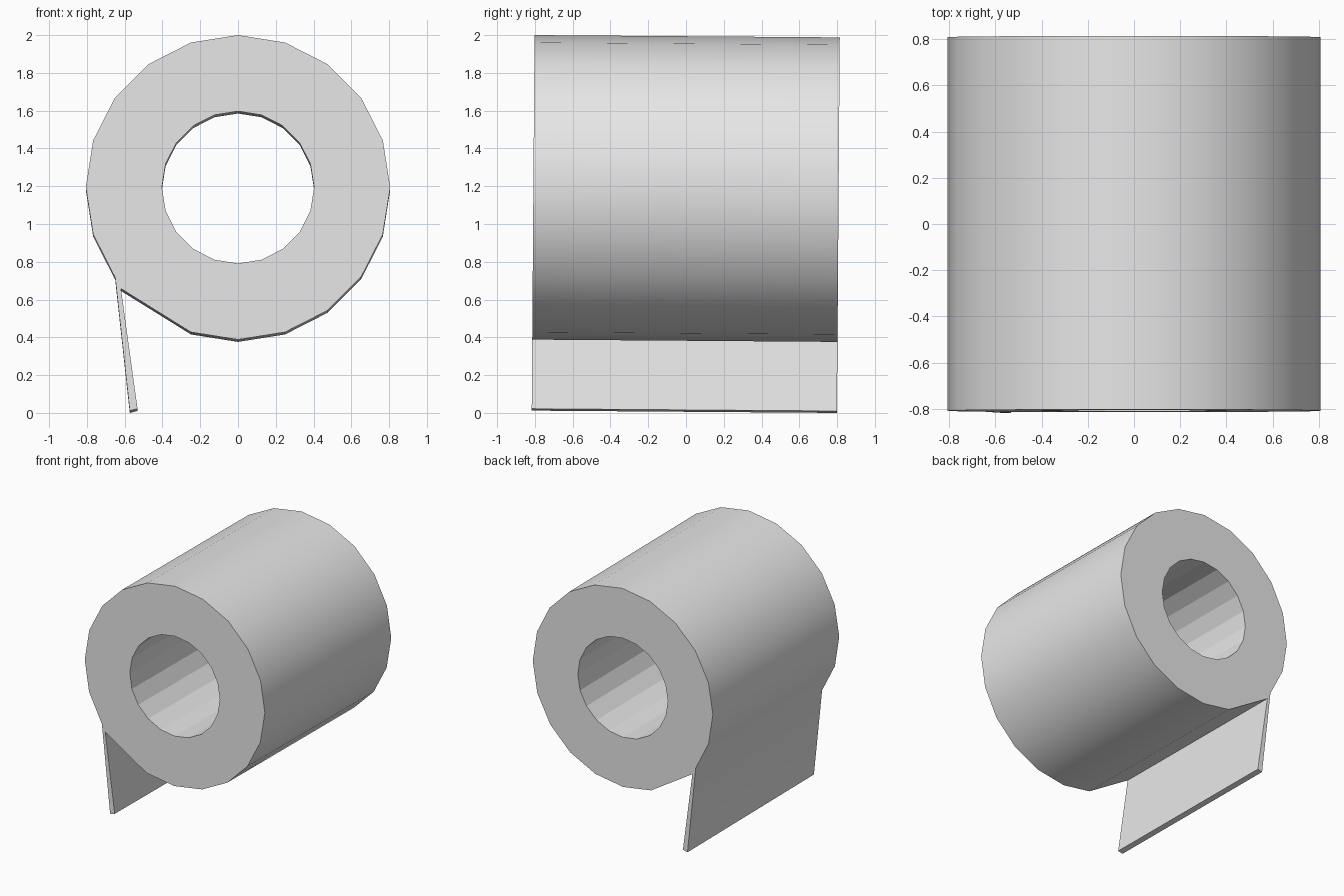
import bpy, bmesh, math

if "Cube" in bpy.data.objects:
    bpy.data.objects.remove(bpy.data.objects["Cube"])

N, R_OUT, R_IN, CZ, HALF = 20, 0.806, 0.403, 1.188, 0.808
TILT = 0.0075  # the roll leans very slightly down towards the back

paper = bpy.data.materials.new("paper_white")
paper.diffuse_color = (0.8, 0.8, 0.8, 1)
paper.use_nodes = True
paper.node_tree.nodes["Principled BSDF"].inputs["Base Color"].default_value = paper.diffuse_color


def ring(r):
    return [(r * math.cos(math.tau * i / N), CZ + r * math.sin(math.tau * i / N)) for i in range(N)]


outer, inner = ring(R_OUT), ring(R_IN)
outer[12] = (-0.65, 0.71)    # where the loose sheet leaves the roll
outer[13] = (-0.62, 0.652)   # crease behind the loose sheet
sheet_end = [(-0.573, 0.006), (-0.532, 0.016)]

bm = bmesh.new()


def add(points, y):
    # place profile points at depth y, sheared as a small tilt
    return [bm.verts.new((x, y + TILT * (z - CZ), z - TILT * y)) for x, z in points]


front = [add(p, -HALF) for p in (outer, inner, sheet_end)]
back = [add(p, HALF) for p in (outer, inner, sheet_end)]

# end caps and the loose sheet's side edges
for o, n, s in (front, back):
    for i in range(N):
        j = (i + 1) % N
        bm.faces.new((o[i], o[j], n[j], n[i]))
    bm.faces.new((o[12], s[0], s[1], o[13]))


def skin(f, b, smooth):
    face = bm.faces.new((f[0], f[1], b[1], b[0]))
    face.smooth = smooth


# outer skin following the loose sheet
fo = front[0][:13] + front[2] + front[0][13:]
bo = back[0][:13] + back[2] + back[0][13:]
for i in range(len(fo)):
    j = (i + 1) % len(fo)
    skin((fo[i], fo[j]), (bo[i], bo[j]), True)

# faceted core hole
for i in range(N):
    j = (i + 1) % N
    skin((front[1][i], front[1][j]), (back[1][i], back[1][j]), False)

bmesh.ops.recalc_face_normals(bm, faces=bm.faces[:])
for e in bm.edges:
    e.smooth = e.calc_face_angle(0) < math.radians(35)

mesh = bpy.data.meshes.new("paper_roll")
bm.to_mesh(mesh)
bm.free()
mesh.materials.append(paper)
roll = bpy.data.objects.new("paper_roll", mesh)
bpy.context.collection.objects.link(roll)
